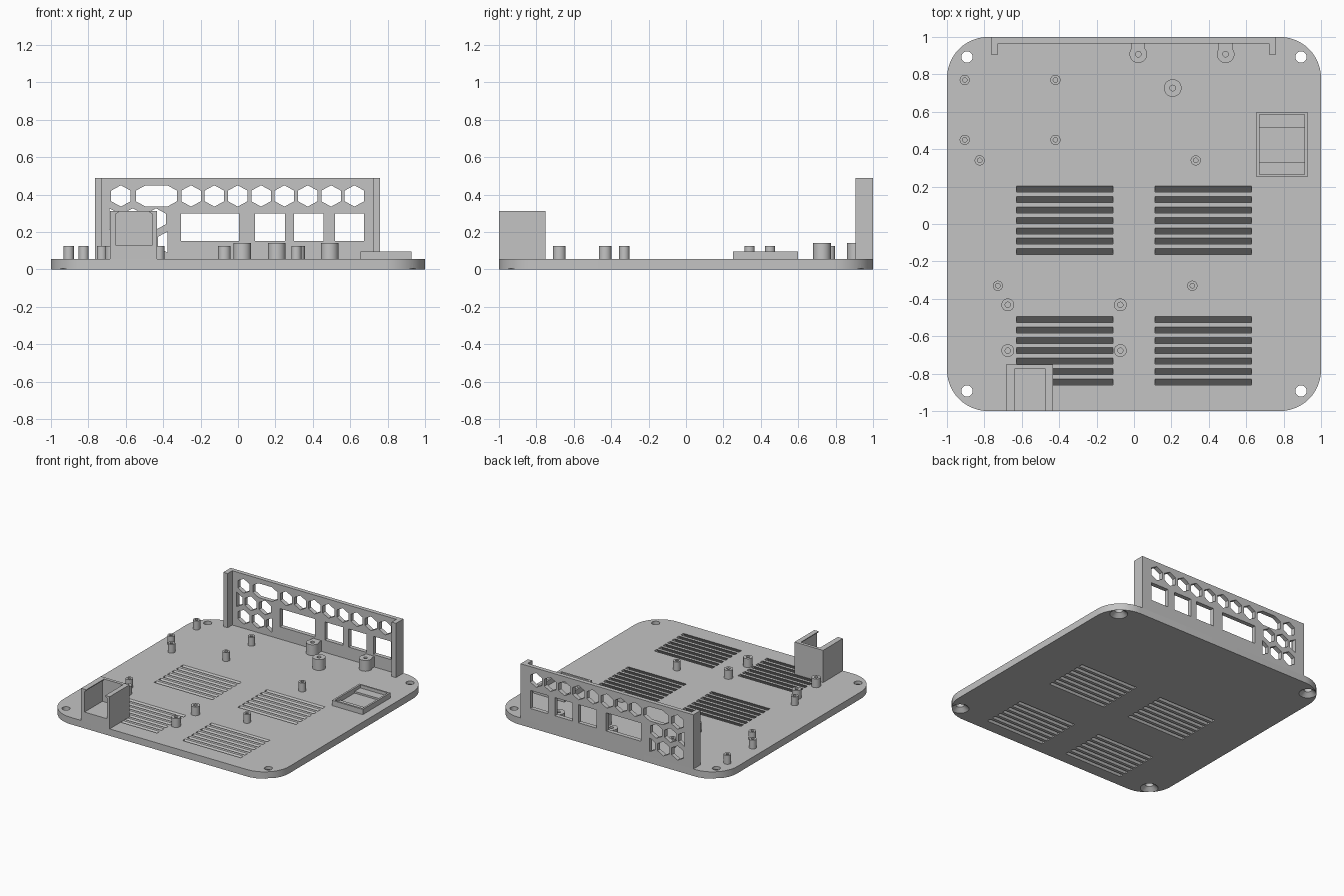
import bpy, bmesh
from math import cos, sin, pi, radians
from mathutils import Vector

if "Cube" in bpy.data.objects:
    bpy.data.objects.remove(bpy.data.objects["Cube"], do_unlink=True)

grey = bpy.data.materials.new("plastic_grey")
grey.use_nodes = True
grey.diffuse_color = (0.55, 0.55, 0.55, 1)
grey.node_tree.nodes["Principled BSDF"].inputs["Base Color"].default_value = (0.55, 0.55, 0.55, 1)

TOP = 0.055  # upper surface of the base plate


def prism(bm, pts, a, b, axis="z"):
    """Extrude a 2D outline from a to b along an axis."""
    place = {"z": lambda p, h: (p[0], p[1], h),
             "y": lambda p, h: (p[0], h, p[1]),
             "x": lambda p, h: (h, p[0], p[1])}[axis]
    lo = [bm.verts.new(place(p, a)) for p in pts]
    hi = [bm.verts.new(place(p, b)) for p in pts]
    n = len(pts)
    faces = [bm.faces.new(lo), bm.faces.new(hi)]
    for i in range(n):
        j = (i + 1) % n
        faces.append(bm.faces.new((lo[i], lo[j], hi[j], hi[i])))
    bmesh.ops.recalc_face_normals(bm, faces=faces)


def rect(x0, x1, y0, y1):
    return [(x0, y0), (x1, y0), (x1, y1), (x0, y1)]


def lathe(bm, profile, x, y, steps=32):
    """Turn a (radius, height) profile about a vertical axis."""
    vs = [bm.verts.new((x + r, y, z)) for r, z in profile]
    es = [bm.edges.new(e) for e in zip(vs, vs[1:])]
    bmesh.ops.spin(bm, geom=vs + es, cent=(x, y, 0), axis=(0, 0, 1),
                   angle=2 * pi, steps=steps, use_merge=True)
    bmesh.ops.remove_doubles(bm, verts=bm.verts, dist=1e-5)
    bmesh.ops.recalc_face_normals(bm, faces=bm.faces)


def finish(name, bm, cutter=None):
    """Turn a bmesh into a named object, cut it, and shade it."""
    def to_object(label, b):
        mesh = bpy.data.meshes.new(label)
        b.to_mesh(mesh)
        b.free()
        mesh.materials.append(grey)
        ob = bpy.data.objects.new(label, mesh)
        bpy.context.collection.objects.link(ob)
        return ob
    ob = to_object(name, bm)
    if cutter:
        tool = to_object(name + "_cutter", cutter)
        tool.hide_render = True
        mod = ob.modifiers.new("cut", "BOOLEAN")
        mod.operation, mod.solver, mod.object = "DIFFERENCE", "EXACT", tool
        deps = bpy.context.evaluated_depsgraph_get()
        baked = bpy.data.meshes.new_from_object(ob.evaluated_get(deps))
        ob.modifiers.clear()
        ob.data = baked
        bpy.data.objects.remove(tool, do_unlink=True)
    bpy.ops.object.select_all(action="DESELECT")
    ob.select_set(True)
    bpy.context.view_layer.objects.active = ob
    bpy.ops.object.shade_smooth_by_angle(angle=radians(30))
    return ob


# Base plate with rounded corners
R = 0.22
outline = []
for k, (sx, sy) in enumerate([(1, 1), (-1, 1), (-1, -1), (1, -1)]):
    for i in range(13):
        a = (k + i / 12) * pi / 2
        outline.append((sx * (1 - R) + R * cos(a), sy * (1 - R) + R * sin(a)))
plate, cuts = bmesh.new(), bmesh.new()
prism(plate, outline, 0, TOP)

# Countersunk corner screw holes
for sx in (-1, 1):
    for sy in (-1, 1):
        lathe(cuts, [(0, -0.02), (0.065, -0.02), (0.065, 0), (0.03, 0.03),
                     (0.03, 0.1), (0, 0.1)], sx * 0.893, sy * 0.893)

# Slanted ventilation slots in four groups
W, SLANT = 0.016, 0.75
for y0 in (0.187, -0.51):
    for i in range(7):
        y = y0 - i * 0.0558
        lo, hi = y - SLANT * (TOP + 0.02), y + SLANT * 0.02
        section = [(lo - W, -0.02), (lo + W, -0.02), (hi + W, TOP + 0.02), (hi - W, TOP + 0.02)]
        for x0, x1 in ((-0.627, -0.112), (0.112, 0.627)):
            prism(cuts, section, x0, x1, "x")
finish("base_plate", plate, cuts)

# Rear port panel with short side returns
panel, cuts = bmesh.new(), bmesh.new()
prism(panel, [(-0.765, 1), (-0.765, 0.907), (-0.727, 0.907), (-0.727, 0.966),
              (0.722, 0.966), (0.722, 0.907), (0.76, 0.907), (0.76, 1)], TOP, 0.488)


def hexagon(x, z, stretch=0.0, lo=-9, hi=9):
    """Pointed-top hexagon, optionally widened or clipped at the sides."""
    h, w = 0.057, 0.052
    half = [(0, h), (w, h / 2), (w, -h / 2), (0, -h)]
    if hi < 9:
        right = [(x, z + h), (x, z - h)]
    else:
        right = [(x + stretch + a, z + b) for a, b in half]
    if lo > -9:
        left = [(x, z - h), (x, z + h)]
    else:
        left = [(x - stretch - a, z - b) for a, b in half]
    pts = []
    for p in right + left:
        if p not in pts:
            pts.append(p)
    prism(cuts, pts, 0.94, 1.03, "y")


PITCH = 0.1248
hexagon(-0.626, 0.393)
hexagon(-0.436, 0.393, stretch=0.058)
for i in range(8):
    hexagon(-0.251 + i * PITCH, 0.393)
hexagon(-0.688, 0.27, lo=0)
for x in (-0.563, -0.438):
    hexagon(x, 0.27)
for x in (-0.626, -0.501):
    hexagon(x, 0.146)
hexagon(-0.376, 0.146, hi=0)
for x0, x1 in ((-0.305, 0.005), (0.09, 0.25), (0.3, 0.457), (0.518, 0.675)):
    prism(cuts, rect(x0, x1, 0.153, 0.298), 0.94, 1.03, "y")
finish("rear_port_panel", panel, cuts)

# Front bracket: open-fronted pocket with lips along the top of its sides
bracket, cuts = bmesh.new(), bmesh.new()
prism(bracket, rect(-0.685, -0.433, TOP, 0.312), -1, -0.75, "y")
prism(cuts, [(-0.655, 0.13), (-0.457, 0.13), (-0.457, 0.295), (-0.472, 0.305), (-0.472, 0.35),
             (-0.64, 0.35), (-0.64, 0.305), (-0.655, 0.295)], -1.05, -0.775, "y")
finish("front_bracket", bracket, cuts)

# Shallow tray with a ledge at each end
tray, cuts = bmesh.new(), bmesh.new()
prism(tray, rect(0.655, 0.927, 0.25, 0.598), TOP, 0.097)
prism(cuts, [(0.265, 0.12), (0.265, 0.072), (0.332, 0.072), (0.332, 0.058), (0.513, 0.058),
             (0.513, 0.072), (0.585, 0.072), (0.585, 0.12)], 0.67, 0.912, "x")
finish("side_tray", tray, cuts)

# Screw standoffs, grouped by size
groups = {
    "small_standoff": (0.027, 0.012, 0.125,
                       [(-0.905, 0.77), (-0.42, 0.77), (-0.905, 0.45), (-0.42, 0.45),
                        (-0.825, 0.34), (0.33, 0.34), (-0.728, -0.33), (0.312, -0.33)]),
    "medium_standoff": (0.034, 0.014, 0.125,
                        [(x, y) for x in (-0.675, -0.073) for y in (-0.432, -0.677)]),
    "large_standoff": (0.047, 0.015, 0.141, [(0.023, 0.908), (0.49, 0.908), (0.207, 0.727)]),
}
for name, (outer, inner, height, spots) in groups.items():
    for i, (x, y) in enumerate(spots):
        bm = bmesh.new()
        lathe(bm, [(outer, TOP), (outer, height), (inner, height), (inner, TOP)], x, y)
        finish(f"{name}_{i + 1}", bm)

# Ribs tying the two rear standoffs to the panel
for i, x in enumerate((0.023, 0.49)):
    bm = bmesh.new()
    prism(bm, rect(x - 0.037, x + 0.037, 0.935, 0.967), TOP, 0.1405)
    finish(f"standoff_rib_{i + 1}", bm)
